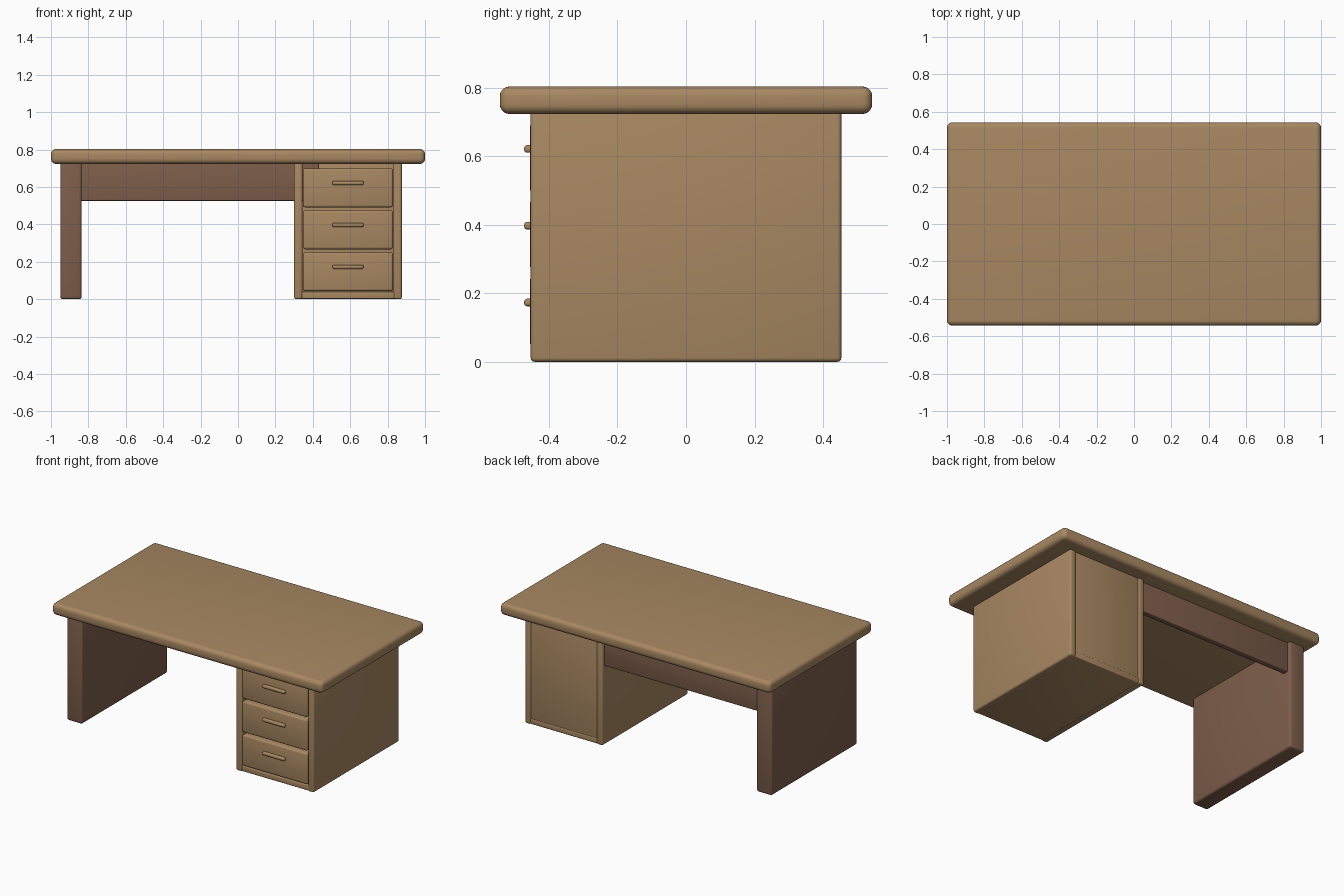
import bpy

if "Cube" in bpy.data.objects:
    bpy.data.objects.remove(bpy.data.objects["Cube"])


def srgb(r, g, b):
    return tuple((c / 255 / 12.92) if c < 10 else ((c / 255 + 0.055) / 1.055) ** 2.4
                 for c in (r, g, b)) + (1.0,)


def material(name, colour):
    m = bpy.data.materials.new(name)
    m.diffuse_color = colour
    m.use_nodes = True
    m.node_tree.nodes["Principled BSDF"].inputs["Base Color"].default_value = m.diffuse_color
    return m


tan = material("tan wood", srgb(168, 136, 98))
brown = material("dark brown wood", srgb(126, 94, 75))


def board(name, x, y, z, mat, bevel=0.008, segments=3):
    """Rounded box spanning the given (min, max) ranges."""
    spans = (x, y, z)
    bpy.ops.mesh.primitive_cube_add(size=1, location=[(a + b) / 2 for a, b in spans])
    ob = bpy.context.object
    ob.name = name
    ob.scale = [b - a for a, b in spans]
    bpy.ops.object.transform_apply(location=False, rotation=False, scale=True)
    ob.data.materials.append(mat)
    mod = ob.modifiers.new("rounded edges", 'BEVEL')
    mod.width = bevel
    mod.segments = segments
    bpy.ops.object.modifier_apply(modifier=mod.name)
    bpy.ops.object.shade_smooth_by_angle()
    return ob


# Table top
board("table_top", (-1, 1), (-0.543, 0.543), (0.723, 0.803), tan, 0.028, 5)

# Dark side leg and the hanging panel near the back
board("side_leg", (-0.95, -0.836), (-0.453, 0.453), (0, 0.735), brown, 0.014)
board("back_rail", (-0.85, 0.43), (0.39, 0.43), (0.526, 0.735), brown, 0.006)

# Drawer cabinet: two walls, floor and back
board("cabinet_wall_inner", (0.30, 0.345), (-0.453, 0.453), (0, 0.735), tan, 0.012)
board("cabinet_wall_outer", (0.831, 0.876), (-0.453, 0.453), (0, 0.735), tan, 0.012)
board("cabinet_floor", (0.335, 0.841), (-0.448, 0.448), (0.002, 0.04), tan, 0.006)
board("cabinet_back", (0.335, 0.841), (0.42, 0.446), (0.01, 0.735), tan, 0.004)

# Three drawers, each with a bar handle
for i in range(3):
    z = 0.043 + 0.224 * i
    board(f"drawer_{i + 1}", (0.347, 0.829), (-0.455, 0.37), (z, z + 0.208), tan, 0.012)
    zc = z + 0.13
    board(f"drawer_handle_{i + 1}", (0.505, 0.671), (-0.472, -0.44), (zc - 0.011, zc + 0.011),
          tan, 0.008)
